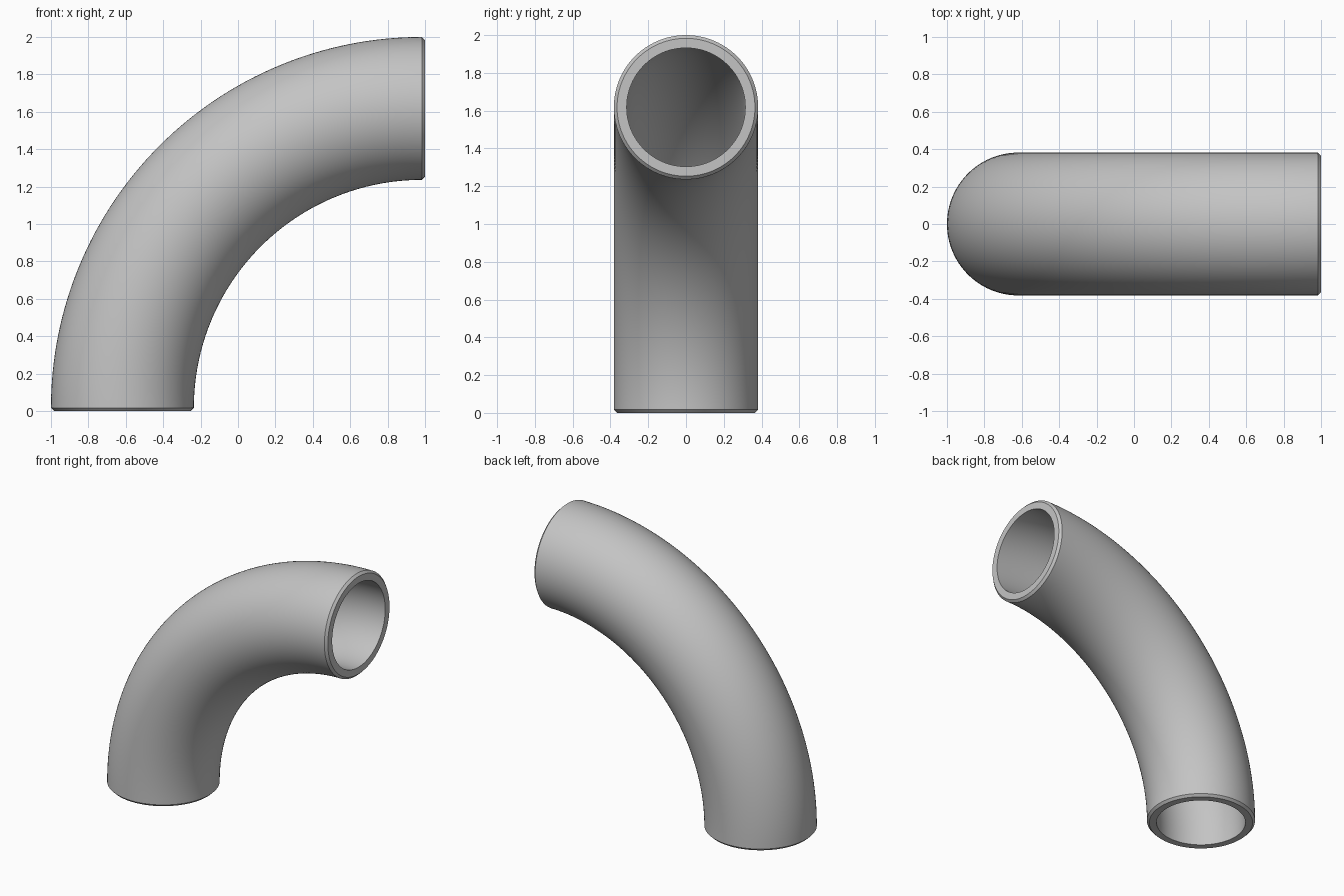
import bpy, bmesh
from math import sin, cos, pi, radians
from mathutils import Vector

cube = bpy.data.objects.get("Cube")
if cube:
    bpy.data.objects.remove(cube)

OUTER, BORE, CHAMFER = 0.382, 0.314, 0.017
SIDES, STEPS = 96, 64
PIVOT = Vector((1 - CHAMFER, 0, CHAMFER))   # centre of the quarter bend
BEND = 2 - CHAMFER - OUTER                  # bend radius of the centre line

metal = bpy.data.materials.new("grey metal")
metal.use_nodes = True
colour = (0.55, 0.55, 0.55, 1)
metal.diffuse_color = colour
metal.node_tree.nodes["Principled BSDF"].inputs["Base Color"].default_value = colour


def ring(bm, angle, radius, shift=0.0):
    """Circle across the bend at an angle, shifted along the pipe axis."""
    out = Vector((-cos(angle), 0, sin(angle)))
    along = Vector((sin(angle), 0, cos(angle)))
    verts = []
    for i in range(SIDES):
        t = 2 * pi * i / SIDES
        p = PIVOT + out * (BEND + radius * cos(t)) + along * shift
        verts.append(bm.verts.new(p + Vector((0, radius * sin(t), 0))))
    return verts


bm = bmesh.new()
angles = [pi / 2 * i / STEPS for i in range(STEPS + 1)]

# Outer wall, chamfered far end, bore, chamfered near end
rings = [ring(bm, a, OUTER) for a in angles]
rings.append(ring(bm, pi / 2, OUTER - CHAMFER, CHAMFER))
rings.append(ring(bm, pi / 2, BORE, CHAMFER))
rings += [ring(bm, a, BORE) for a in reversed(angles)]
rings.append(ring(bm, 0, BORE, -CHAMFER))
rings.append(ring(bm, 0, OUTER - CHAMFER, -CHAMFER))

for a, b in zip(rings, rings[1:] + rings[:1]):
    for i in range(SIDES):
        j = (i + 1) % SIDES
        bm.faces.new((a[i], a[j], b[j], b[i]))
bmesh.ops.recalc_face_normals(bm, faces=bm.faces[:])

mesh = bpy.data.meshes.new("pipe_elbow")
bm.to_mesh(mesh)
bm.free()
mesh.materials.append(metal)
elbow = bpy.data.objects.new("pipe_elbow", mesh)
bpy.context.collection.objects.link(elbow)

# Smooth walls, crisp chamfers and rims
bpy.ops.object.select_all(action="DESELECT")
elbow.select_set(True)
bpy.context.view_layer.objects.active = elbow
bpy.ops.object.shade_smooth_by_angle(angle=radians(30))
